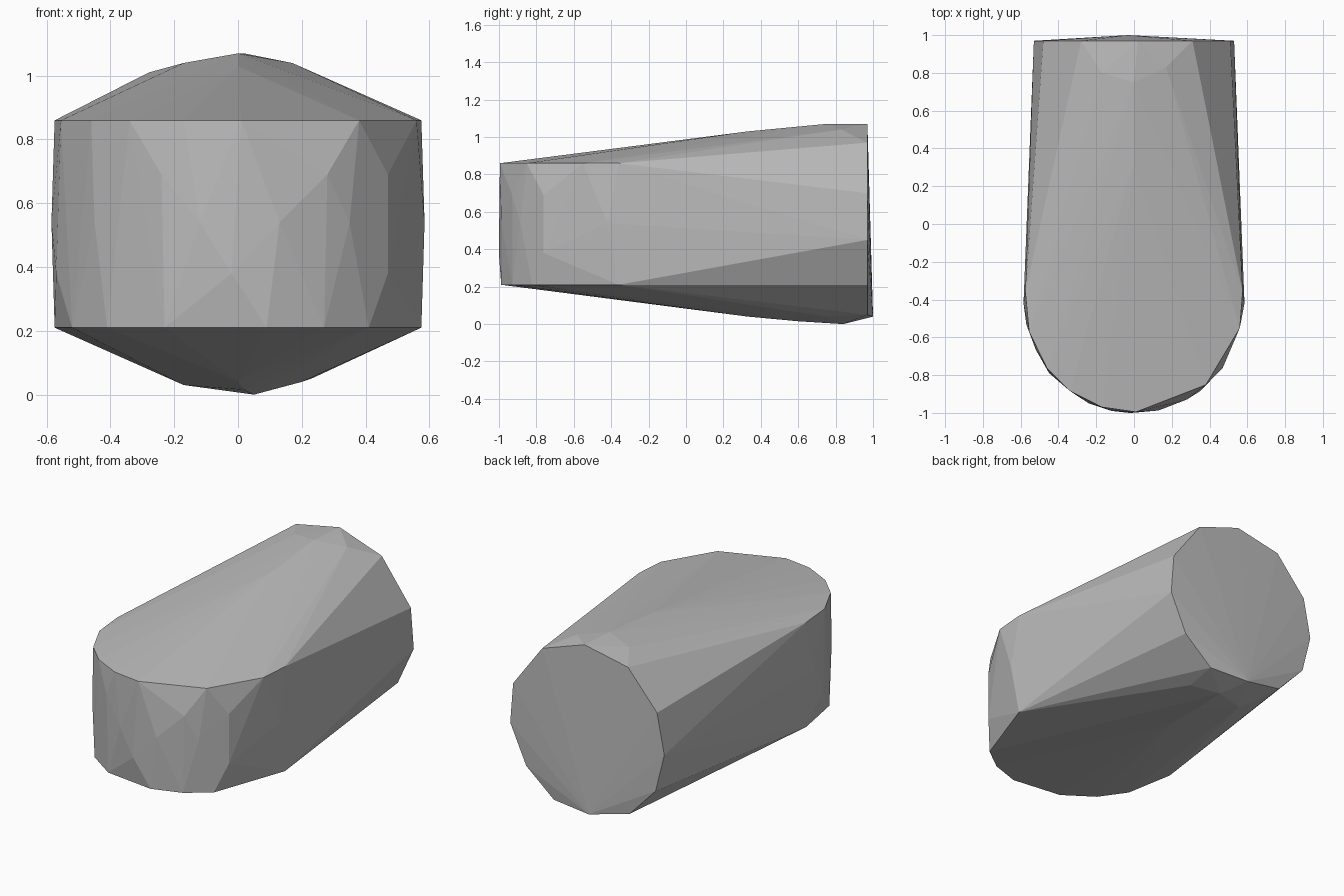
import bpy, bmesh, math

cube = bpy.data.objects.get("Cube")
if cube:
    bpy.data.objects.remove(cube)

grey = bpy.data.materials.new("plain_grey")
grey.use_nodes = True
colour = (0.5, 0.5, 0.5, 1)
grey.diffuse_color = colour
grey.node_tree.nodes["Principled BSDF"].inputs["Base Color"].default_value = colour


def nose(xs, z, radius):
    """Points on the rounded front wall at one height."""
    return [(x, -0.42 - math.sqrt(max(radius**2 - x * x, 0)), z) for x in xs]


# Flat round rear end, bowed out slightly at its foot
rear = [(0.02, 1.07), (0.31, 0.97), (0.51, 0.70), (0.53, 0.45), (0.42, 0.21),
        (0.23, 0.05), (-0.29, 0.10), (-0.47, 0.29), (-0.53, 0.53),
        (-0.48, 0.78), (-0.28, 1.01)]
points = [(x, 0.97, z) for x, z in rear] + [(-0.03, 1.0, 0.04)]

# Rounded front wall: top rim, faceted middle, bottom rim
points += nose([-0.555, -0.46, -0.34, -0.17, 0.01, 0.38, 0.56], 0.86, 0.575)
points += nose([-0.52, -0.41, -0.23, 0.09, 0.27, 0.41], 0.21, 0.575)
points += nose([-0.45, -0.12, 0.13, 0.35], 0.54, 0.582)
points += nose([-0.24, 0.28, 0.47], 0.69, 0.581)
points += nose([-0.57, -0.02, 0.47], 0.38, 0.581)
for s in (-1, 1):
    points += [(s * 0.575, -0.36, 0.86), (s * 0.575, -0.36, 0.21),
               (s * 0.585, -0.42, 0.54)]

# Crown and belly ridges
points += [(0, 0.33, 1.03), (0, 0.75, 1.07), (0.17, 0.83, 1.04), (-0.17, 0.8, 1.04),
           (0, 0.33, 0.04), (0.02, 0.6, 0.015), (0.05, 0.84, 0.0),
           (-0.17, 0.75, 0.03), (0.2, 0.75, 0.04)]

# Wrap all the points in one faceted shell
bm = bmesh.new()
for p in points:
    bm.verts.new(p)
hull = bmesh.ops.convex_hull(bm, input=bm.verts)
loose = {v for v in hull["geom_interior"] + hull["geom_unused"]
         if isinstance(v, bmesh.types.BMVert)}
bmesh.ops.delete(bm, geom=list(loose), context="VERTS")
bmesh.ops.recalc_face_normals(bm, faces=bm.faces)
mesh = bpy.data.meshes.new("faceted_body")
bm.to_mesh(mesh)
bm.free()
mesh.materials.append(grey)
body = bpy.data.objects.new("faceted_body", mesh)
bpy.context.collection.objects.link(body)
